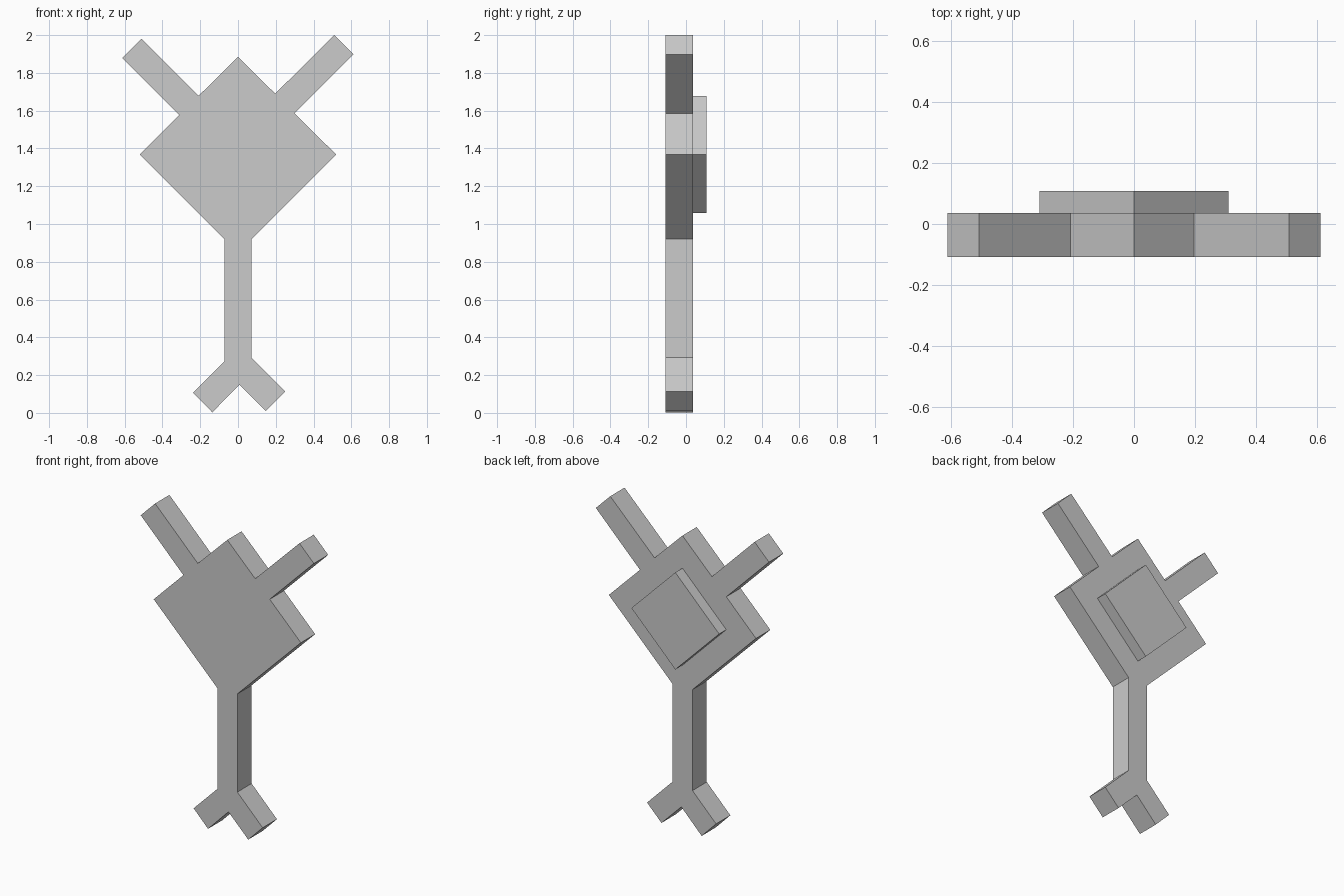
import bpy
import bmesh

if "Cube" in bpy.data.objects:
    bpy.data.objects.remove(bpy.data.objects["Cube"])


def slab(name, outline, y_front, y_back):
    """Extrude an x-z outline from y_front to y_back."""
    bm = bmesh.new()
    face = bm.faces.new([bm.verts.new((x, y_front, z)) for x, z in outline])
    ext = bmesh.ops.extrude_face_region(bm, geom=[face])
    moved = [g for g in ext["geom"] if isinstance(g, bmesh.types.BMVert)]
    bmesh.ops.translate(bm, verts=moved, vec=(0, y_back - y_front, 0))
    bmesh.ops.recalc_face_normals(bm, faces=bm.faces)
    mesh = bpy.data.meshes.new(name)
    bm.to_mesh(mesh)
    bm.free()
    obj = bpy.data.objects.new(name, mesh)
    bpy.context.collection.objects.link(obj)
    return obj


CENTRE_Z = 1.367
FRONT, STEP, BACK = -0.108, 0.036, 0.108

# Flat body: diamond head, two raised arms, stem and forked foot
right_side = [
    (0.0, 1.885), (0.197, 1.69), (0.51, 2.0), (0.612, 1.898), (0.30, 1.586),
    (0.52, CENTRE_Z), (0.071, 0.92), (0.071, 0.293), (0.25, 0.113), (0.148, 0.01),
]
left_side = [
    (0.008, 0.15), (-0.136, 0.003), (-0.238, 0.107), (-0.071, 0.275),
    (-0.071, 0.92), (-0.52, CENTRE_Z), (-0.31, 1.577), (-0.612, 1.879),
    (-0.51, 1.981), (-0.208, 1.679),
]
slab("body", right_side + left_side, FRONT, STEP)

# Smaller diamond plate on the back
r = 0.31
slab("back_plate",
     [(0, CENTRE_Z + r), (r, CENTRE_Z), (0, CENTRE_Z - r), (-r, CENTRE_Z)],
     STEP, BACK)
